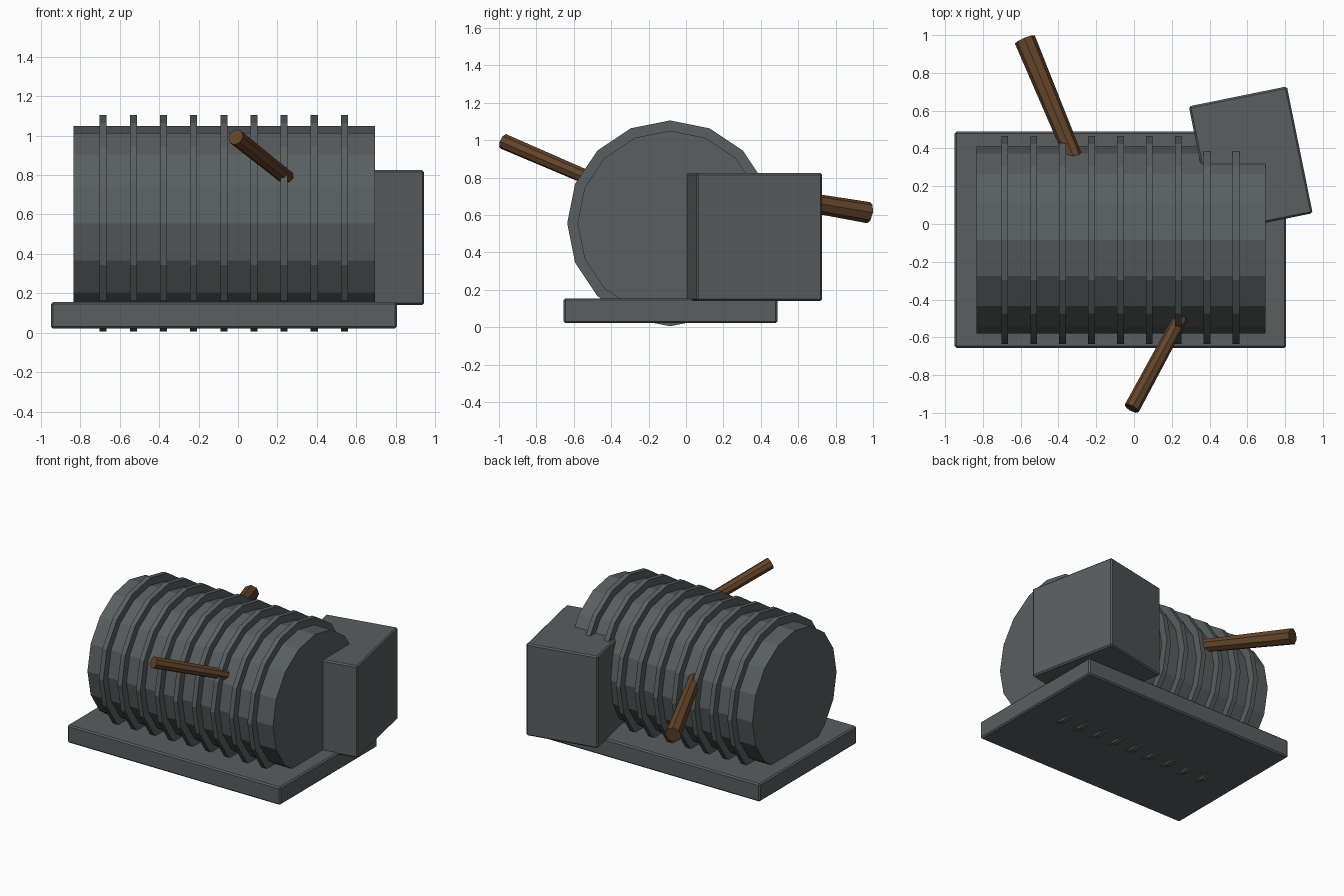
import bpy, bmesh, math
from mathutils import Vector, Matrix

if "Cube" in bpy.data.objects:
    bpy.data.objects.remove(bpy.data.objects["Cube"])

def material(name, rgb):
    m = bpy.data.materials.new(name)
    m.diffuse_color = (*rgb, 1)
    m.use_nodes = True
    m.node_tree.nodes["Principled BSDF"].inputs["Base Color"].default_value = m.diffuse_color
    return m

IRON = material("dark grey metal", (0.10, 0.112, 0.115))
WOOD = material("brown wood", (0.125, 0.058, 0.024))

def add(name, bm, mat, bevel=0):
    mesh = bpy.data.meshes.new(name)
    bm.to_mesh(mesh)
    bm.free()
    ob = bpy.data.objects.new(name, mesh)
    bpy.context.collection.objects.link(ob)
    mesh.materials.append(mat)
    if bevel:
        b = ob.modifiers.new("bevel", 'BEVEL')
        b.width, b.segments = bevel, 1
    return ob

def box(name, centre, size, turn=0):
    bm = bmesh.new()
    bmesh.ops.create_cube(bm, size=1, matrix=Matrix.Diagonal((*size, 1)))
    ob = add(name, bm, IRON, 0.01)
    ob.location = centre
    ob.rotation_euler.z = turn

def rod(name, a, b, r1, r2, sides, mat):
    # tapered prism from point a to point b
    a, b = Vector(a), Vector(b)
    d = b - a
    mtx = Matrix.Translation((a + b) / 2) @ d.to_track_quat('Z', 'Y').to_matrix().to_4x4()
    bm = bmesh.new()
    bmesh.ops.create_cone(bm, cap_ends=True, segments=sides, radius1=r1,
                          radius2=r2, depth=d.length, matrix=mtx)
    add(name, bm, mat)

CY, CZ = -0.085, 0.555

# base plate and side housing
box("base_plate", (-0.072, -0.083, 0.088), (1.755, 1.145, 0.133))
box("side_housing", (0.618, 0.34, 0.482), (0.53, 0.685, 0.685), math.radians(11.5))

# drum with evenly spaced ribs
rod("drum", (-0.835, CY, CZ), (0.695, CY, CZ), 0.495, 0.495, 16, IRON)
for i in range(9):
    x = -0.684 + i * 0.153
    rod(f"drum_rib_{i + 1}", (x - 0.018, CY, CZ), (x + 0.018, CY, CZ), 0.55, 0.55, 16, IRON)

# wooden poles stuck into the drum
def pole(name, tip, direction, length, r1, r2):
    tip = Vector(tip)
    rod(name, tip, tip + Vector(direction).normalized() * length, r1, r2, 8, WOOD)

pole("front_pole", (-0.012, -0.976, 0.993), (0.54, 1, -0.43), 0.62, 0.042, 0.038)
pole("rear_pole", (-0.578, 0.977, 0.612), (0.415, -1, 0.17), 0.72, 0.057, 0.046)
